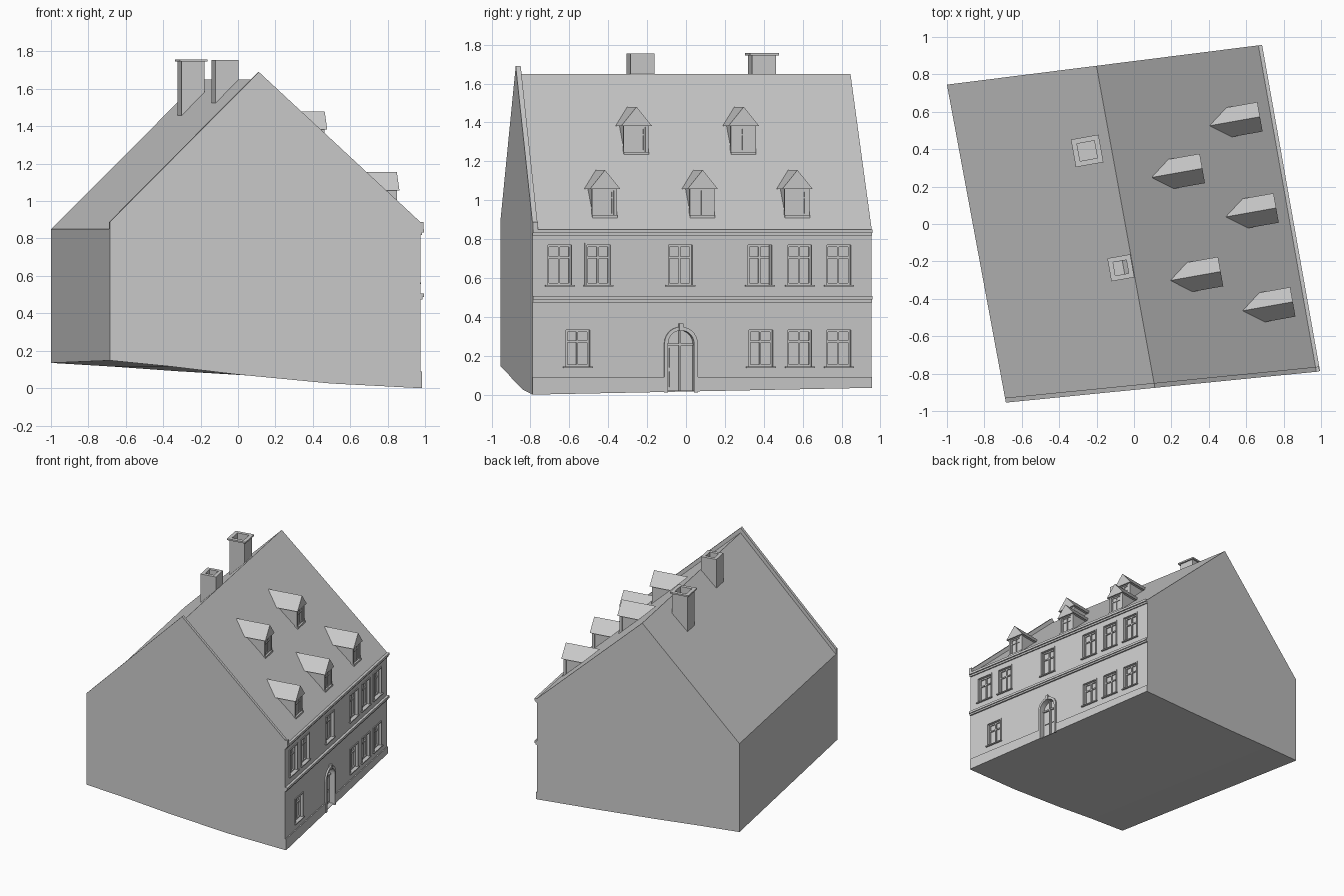
import bpy, bmesh, math
from mathutils import Matrix, Vector

cube = bpy.data.objects.get("Cube")
if cube:
    bpy.data.objects.remove(cube, do_unlink=True)

grey = bpy.data.materials.new("plain grey")
grey.use_nodes = True
grey.diffuse_color = (0.6, 0.6, 0.6, 1)
grey.node_tree.nodes["Principled BSDF"].inputs["Base Color"].default_value = (0.6, 0.6, 0.6, 1)

# Plan corners; "street" is the windowed facade, "rear" the opposite wall
STREET0, STREET1 = Vector((0.975, -0.79, 0)), Vector((0.665, 0.955, 0))
REAR0, REAR1 = Vector((-0.685, -0.955, 0)), Vector((-1.0, 0.745, 0))
EAVE, RIDGE, RIDGE_T = 0.85, 1.65, 0.48
along = (STREET1 - STREET0).normalized()
out = Vector((along.y, -along.x, 0))
LENGTH = (STREET1 - STREET0).length
# Facade frame: x = outwards from the wall, y = along the wall, z = up
FACADE = Matrix.Translation(STREET0) @ Matrix((out, along, (0, 0, 1))).transposed().to_4x4()


def loft(bm, rings):
    """Skin a row of equal-length rings and cap both ends."""
    rows = [[bm.verts.new(p) for p in ring] for ring in rings]
    n = len(rows[0])
    for a, b in zip(rows, rows[1:]):
        for i in range(n):
            j = (i + 1) % n
            bm.faces.new((a[i], a[j], b[j], b[i]))
    bm.faces.new(rows[0])
    bm.faces.new(rows[-1])


def box(bm, d, s, z):
    ring = [(s[0], z[0]), (s[1], z[0]), (s[1], z[1]), (s[0], z[1])]
    prism(bm, ring, d)


def prism(bm, outline, d):
    """Extrude an outline of (along, up) points between two depths."""
    loft(bm, [[(depth, s, z) for s, z in outline] for depth in d])


def finish(name, bm, matrix=FACADE):
    bmesh.ops.recalc_face_normals(bm, faces=bm.faces[:])
    mesh = bpy.data.meshes.new(name)
    bm.to_mesh(mesh)
    bm.free()
    mesh.transform(matrix)
    mesh.materials.append(grey)
    obj = bpy.data.objects.new(name, mesh)
    bpy.context.collection.objects.link(obj)
    return obj


def arch(centre, half, bottom, spring, steps=14):
    pts = [(centre - half, bottom)]
    for i in range(steps + 1):
        a = math.pi * (1 - i / steps)
        pts.append((centre + half * math.cos(a), spring + half * math.sin(a)))
    return pts + [(centre + half, bottom)]


# House body: one gable profile lofted to the other, over sloping ground
def gable(rear, street, ground):
    pts = [rear.lerp(street, t) + Vector((0, 0, z)) for t, z in ground]
    for t, z in ((1, EAVE), (RIDGE_T, RIDGE), (0, EAVE)):
        pts.append(rear.lerp(street, t) + Vector((0, 0, z)))
    return pts


bm = bmesh.new()
loft(bm, [
    gable(REAR0, STREET0, [(0, .148), (.2, .115), (.41, .073), (.71, .025), (1, 0)]),
    gable(REAR1, STREET1, [(0, .135), (.2, .115), (.41, .09), (.71, .06), (1, .035)]),
])
body = finish("house_body", bm, Matrix())

# Window and door positions
UPPER = [(s, .565, .78) for s in (.142, .345, .772, 1.188, 1.396, 1.6)]
LOWER = [(s, .145, .343) for s in (.237, 1.193, 1.396, 1.6)]
WINDOWS = UPPER + LOWER
DOOR, DOOR_HALF, SPRING = .775, .068, .262
RECESS = -.025

bm = bmesh.new()
for s, z0, z1 in WINDOWS:
    box(bm, (RECESS, .05), (s - .062, s + .062), (z0, z1 - .01))
prism(bm, arch(DOOR, DOOR_HALF, .02, SPRING), (RECESS * 1.4, .05))
cutter = finish("opening_cutter", bm)
cutter.hide_render = True
mod = body.modifiers.new("openings", 'BOOLEAN')
mod.operation, mod.solver, mod.object = 'DIFFERENCE', 'EXACT', cutter
deps = bpy.context.evaluated_depsgraph_get()
carved = bpy.data.meshes.new_from_object(body.evaluated_get(deps))
body.modifiers.clear()
body.data = carved
bpy.data.objects.remove(cutter, do_unlink=True)


# Casement bars: border, centre mullion and transom
def casement(bm, d, s, half, z0, z1, bar):
    for x in (s - half, s - bar / 2, s + half - bar):
        box(bm, d, (x, x + bar), (z0, z1))
    for z in (z0, z0 + (z1 - z0) * .66, z1 - bar):
        box(bm, (d[0], d[1] - .001), (s - half, s + half), (z, z + bar))


frames, trims = bmesh.new(), bmesh.new()
for s, z0, z1 in WINDOWS:
    casement(frames, (RECESS, RECESS + .01), s, .062, z0, z1 - .01, .01)
    for x in (s - .072, s + .062):
        box(trims, (0, .006), (x, x + .01), (z0, z1))
    box(trims, (0, .006), (s - .062, s + .062), (z1 - .01, z1))
    box(trims, (0, .014), (s - .077, s + .077), (z0 - .008, z0))
finish("window_casements", frames)
finish("window_surrounds", trims)

# Arched door surround, keystone and two door leaves
bm = bmesh.new()
inner, outer = arch(DOOR, DOOR_HALF, .01, SPRING), arch(DOOR, .087, .01, SPRING)
for i in range(len(inner) - 1):
    prism(bm, [inner[i], inner[i + 1], outer[i + 1], outer[i]], (0, .012))
box(bm, (0, .018), (DOOR - .011, DOOR + .011), (.328, .366))
finish("door_surround", bm)

bm = bmesh.new()
box(bm, (-.035, -.02), (DOOR - .006, DOOR + .006), (.02, .328))
box(bm, (-.035, -.022), (DOOR - .067, DOOR + .067), (.252, .264))
for side in (-1, 1):
    for z in ((.04, .12), (.14, .24)):
        mid = DOOR + side * .035
        box(bm, (-.035, -.028), (mid - .02, mid + .02), z)
finish("door_panels", bm)

# Plinth, string course and cornice
bm = bmesh.new()
for a, b in ((0, DOOR - .087), (DOOR + .087, LENGTH)):
    prism(bm, [(a, .035 * a / LENGTH), (b, .035 * b / LENGTH), (b, .09), (a, .09)], (0, .008))
finish("plinth", bm)
bm = bmesh.new()
box(bm, (0, .012), (0, LENGTH), (.475, .488))
box(bm, (0, .02), (0, LENGTH), (.488, .506))
finish("string_course", bm)
bm = bmesh.new()
box(bm, (0, .01), (0, LENGTH), (.818, .832))
box(bm, (0, .02), (0, LENGTH), (.832, EAVE))
box(bm, (0, .018), (0, .026), (EAVE, .888))
finish("cornice", bm)

# Raised coping on the front gable
rim = [(0, EAVE), (RIDGE_T, RIDGE), (1, EAVE), (1, .888), (RIDGE_T, 1.69), (0, .888)]
ring = [REAR0.lerp(STREET0, t) + Vector((0, 0, z)) for t, z in rim]
bm = bmesh.new()
loft(bm, [ring, [p + along * .026 for p in ring]])
finish("gable_coping", bm, Matrix())

# Dormers, in two rows
SLOPE = .924
for i, (s, z) in enumerate([(.39, .915), (.9, .915), (1.395, .915), (.617, 1.24), (1.177, 1.24)]):
    front = (EAVE - z) / SLOPE
    eave, peak = z + .148, z + .24
    bm = bmesh.new()
    box(bm, (front - .18, front - .012), (s - .06, s + .06), (z, eave))
    for x in (s - .065, s + .048):
        box(bm, (front - .02, front), (x, x + .017), (z, eave))
    box(bm, (front - .02, front), (s - .048, s + .048), (eave - .012, eave))
    box(bm, (front - .02, front + .008), (s - .065, s + .065), (z - .006, z + .008))
    casement(bm, (front - .012, front - .005), s, .048, z + .008, eave - .012, .009)
    finish(f"dormer_wall_{i + 1}", bm)
    bm = bmesh.new()
    prism(bm, [(s - .08, eave - .006), (s + .08, eave - .006), (s, peak)],
          ((EAVE - peak) / SLOPE, front + .012))
    finish(f"dormer_roof_{i + 1}", bm)


# Hollow chimneys, each a stack of square rings
def chimney(name, d, s, stack):
    bm = bmesh.new()
    loft(bm, [[(d - h, s - h, z), (d + h, s - h, z), (d + h, s + h, z), (d - h, s + h, z)]
              for h, z in stack])
    finish(name, bm)


chimney("capped_chimney", -1.0, 1.377,
        [(.0625, 1.35), (.0625, 1.745), (.075, 1.745), (.075, 1.757), (.047, 1.757), (.047, 1.6)])
chimney("plain_chimney", -.932, .73,
        [(.0625, 1.4), (.0625, 1.755), (.036, 1.755), (.036, 1.6)])
